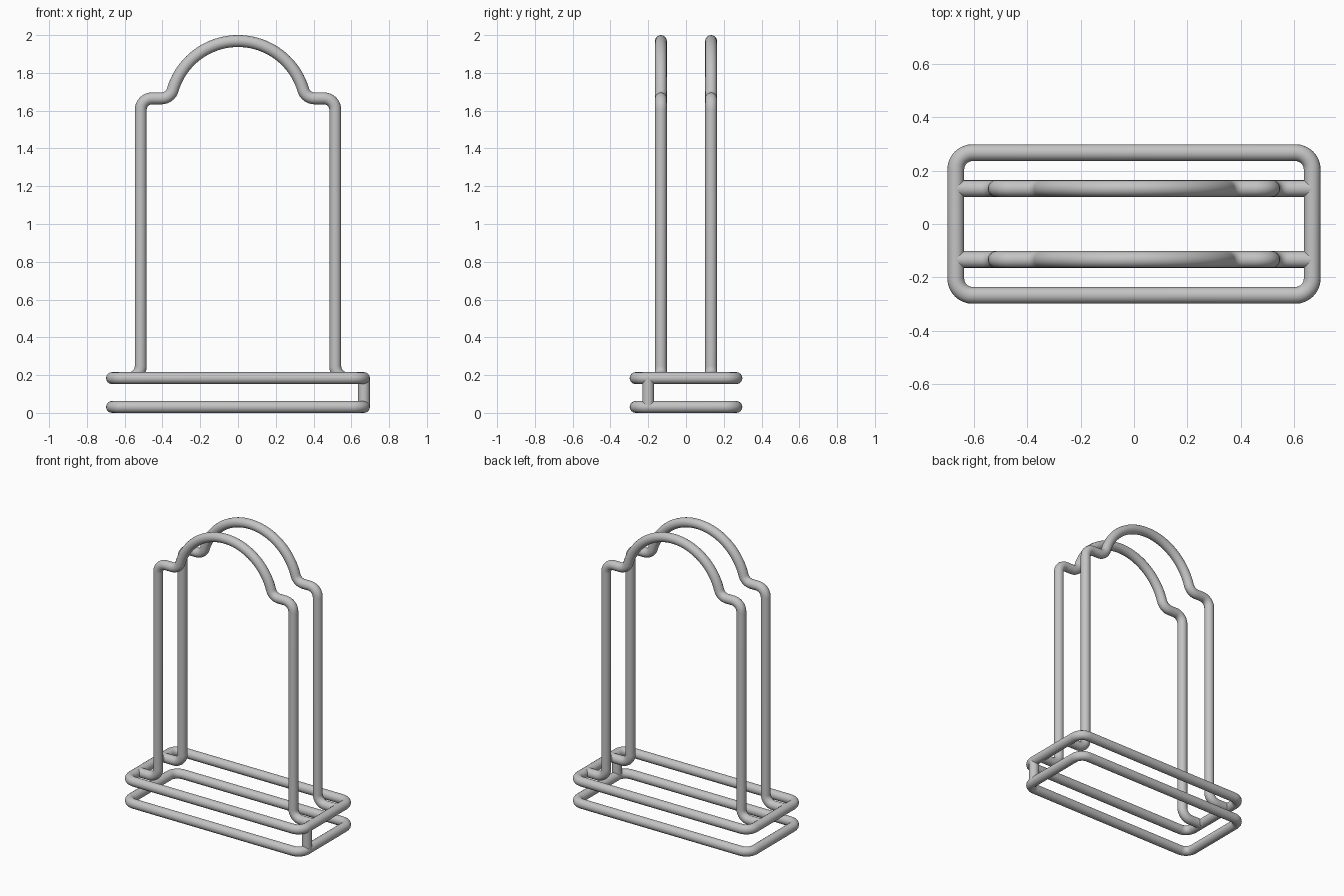
import bpy
from math import sin, cos, pi, asin, sqrt
from mathutils import Vector

cube = bpy.data.objects.get("Cube")
if cube:
    bpy.data.objects.remove(cube)

WIRE = 0.0315            # wire radius
HX, HY = 0.667, 0.267    # half size of the base rings
LOW, HIGH = WIRE, 0.184  # ring heights
BEND = 0.063             # bend radius

steel = bpy.data.materials.new("grey steel")
steel.use_nodes = True
GREY = (0.55, 0.55, 0.55, 1)
steel.diffuse_color = GREY
steel.node_tree.nodes["Principled BSDF"].inputs["Base Color"].default_value = GREY


def bend(before, corner, after, radius=BEND, steps=8):
    """Points of a quarter-round bend at a right-angled corner."""
    u, v = (before - corner).normalized(), (after - corner).normalized()
    c = corner + radius * (u + v)
    angles = [pi / 2 * i / steps for i in range(steps + 1)]
    return [c - radius * (v * cos(a) + u * sin(a)) for a in angles]


def arc(cx, cz, radius, start, end, steps, y):
    angles = [start + (end - start) * i / steps for i in range(steps + 1)]
    return [Vector((cx + radius * cos(a), y, cz + radius * sin(a))) for a in angles]


def wire(name, points, closed=False):
    """Round wire swept along the points, as a smooth mesh."""
    curve = bpy.data.curves.new(name + "_path", 'CURVE')
    curve.dimensions = '3D'
    curve.bevel_depth = WIRE
    curve.bevel_resolution = 6
    curve.use_fill_caps = True
    spline = curve.splines.new('POLY')
    spline.points.add(len(points) - 1)
    for sp, p in zip(spline.points, points):
        sp.co = (*p, 1)
    spline.use_cyclic_u = closed
    temp = bpy.data.objects.new(name + "_path", curve)
    bpy.context.collection.objects.link(temp)
    graph = bpy.context.evaluated_depsgraph_get()
    mesh = bpy.data.meshes.new_from_object(temp.evaluated_get(graph))
    bpy.data.objects.remove(temp)
    bpy.data.curves.remove(curve)
    mesh.name = name
    mesh.materials.clear()
    mesh.materials.append(steel)
    obj = bpy.data.objects.new(name, mesh)
    bpy.context.collection.objects.link(obj)
    bpy.ops.object.select_all(action='DESELECT')
    obj.select_set(True)
    bpy.context.view_layer.objects.active = obj
    bpy.ops.object.shade_smooth_by_angle()


# Two rounded rectangular base rings
for name, z in (("lower_ring", LOW), ("upper_ring", HIGH)):
    corners = [Vector((x, y, z)) for x, y in ((HX, -HY), (HX, HY), (-HX, HY), (-HX, -HY))]
    path = []
    for i, corner in enumerate(corners):
        path += bend(corners[i - 1], corner, corners[(i + 1) % 4])
    wire(name, path, closed=True)

# Short post joining the rings
wire("ring_post", [Vector((HX, -0.2, LOW)), Vector((HX, -0.2, HIGH))])

# Two upright frames with shoulders and a round arch
LEG, SHOULDER, ARCH = 0.515, 1.665, 0.36
arch_z = 2 - WIRE - ARCH
rise = SHOULDER + BEND - arch_z
neck_x = sqrt((ARCH + BEND) ** 2 - rise ** 2)
phi = asin(rise / (ARCH + BEND))
for name, y in (("front_frame", -0.133), ("back_frame", 0.133)):
    foot = Vector((HX, y, HIGH))
    heel = Vector((LEG, y, HIGH))
    top = Vector((LEG, y, SHOULDER))
    neck = Vector((neck_x, y, SHOULDER))
    half = [foot] + bend(foot, heel, top) + bend(heel, top, neck, 0.06)
    half += arc(neck_x, SHOULDER + BEND, BEND, -pi / 2, phi - pi, 8, y)
    half += arc(0, arch_z, ARCH, phi, pi / 2, 20, y)[1:]
    mirrored = [Vector((-p.x, p.y, p.z)) for p in reversed(half[:-1])]
    wire(name, half + mirrored)
